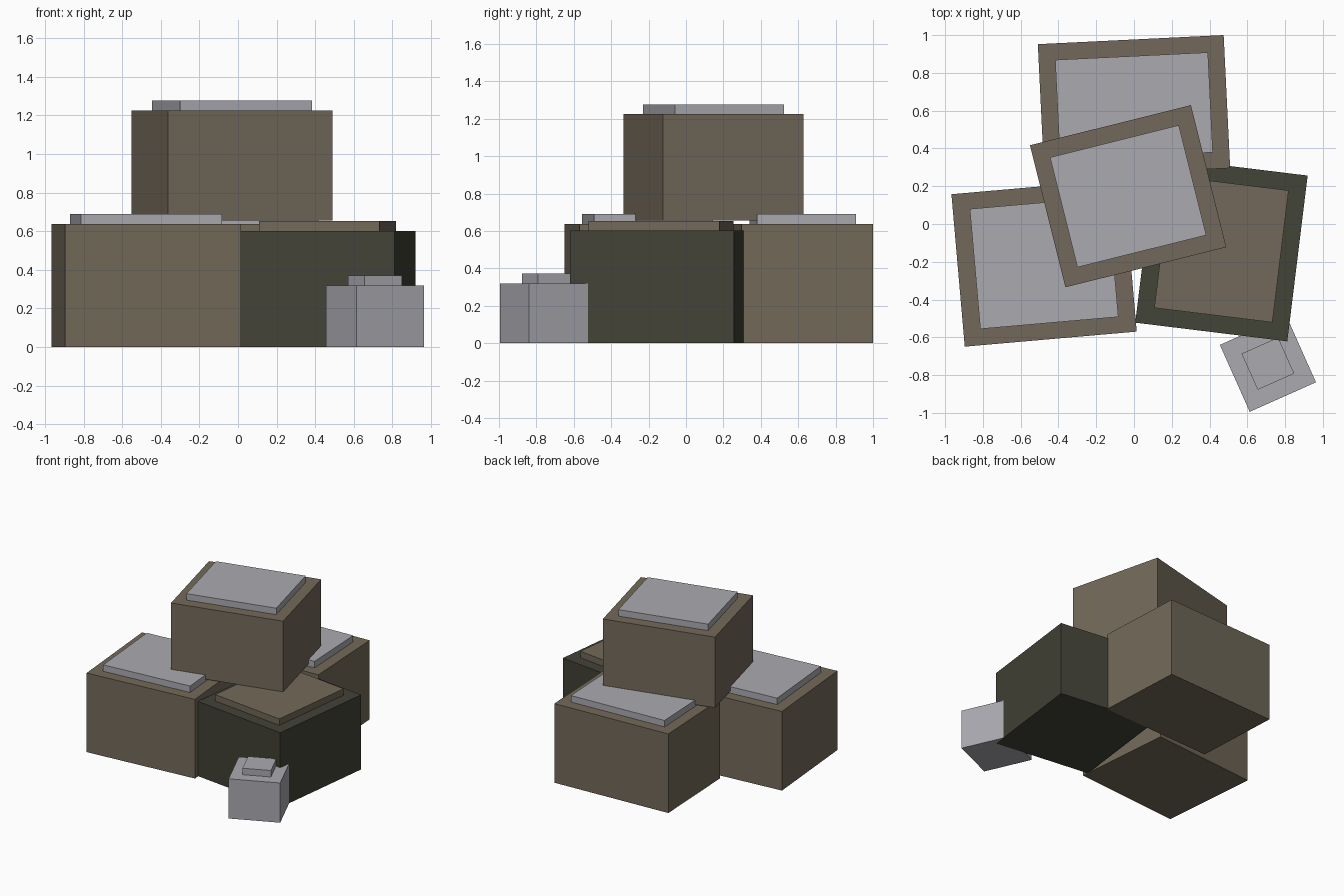
import bpy
from math import radians

cube = bpy.data.objects.get("Cube")
if cube:
    bpy.data.objects.remove(cube, do_unlink=True)


def material(name, r, g, b):
    mat = bpy.data.materials.new(name)
    mat.use_nodes = True
    mat.diffuse_color = (r, g, b, 1)
    mat.node_tree.nodes["Principled BSDF"].inputs["Base Color"].default_value = (r, g, b, 1)
    return mat


tan = material("tan", 0.168, 0.141, 0.1)
olive = material("dark olive", 0.055, 0.056, 0.039)
grey = material("pale grey", 0.4, 0.4, 0.436)


def block(name, center, size, turn, bottom, top, mat):
    """Upright block turned about z, given by its footprint and height range."""
    x, y = center
    bpy.ops.mesh.primitive_cube_add(size=1, location=(x, y, (bottom + top) / 2),
                                    rotation=(0, 0, radians(turn)))
    obj = bpy.context.object
    obj.name = name
    obj.scale = (size[0], size[1], top - bottom)
    bpy.ops.object.transform_apply(location=False, rotation=False, scale=True)
    obj.data.materials.append(mat)


def crate(name, center, size, lid_size, turn, bottom, top, body_mat, lid_mat):
    """Crate body with a thin raised lid panel on top."""
    block(name + "_body", center, size, turn, bottom, top, body_mat)
    block(name + "_lid", center, lid_size, turn, top, top + 0.052, lid_mat)


# Lower layer of crates
crate("left_crate", (-0.476, -0.206), (0.914, 0.81), (0.734, 0.638), 5, 0, 0.638, tan, grey)
crate("back_crate", (0, 0.624), (0.985, 0.705), (0.81, 0.53), 2.8, 0, 0.638, tan, grey)
crate("dark_crate", (0.463, -0.133), (0.811, 0.884), (0.63, 0.704), -7, 0, 0.602, olive, tan)

# Crate stacked on top
crate("top_crate", (-0.031, 0.147), (0.878, 0.775), (0.703, 0.6), 14, 0.655, 1.225, tan, grey)

# Small box on the ground in front
crate("small_box", (0.709, -0.739), (0.384, 0.388), (0.212, 0.209), 24, 0, 0.32, grey, grey)
